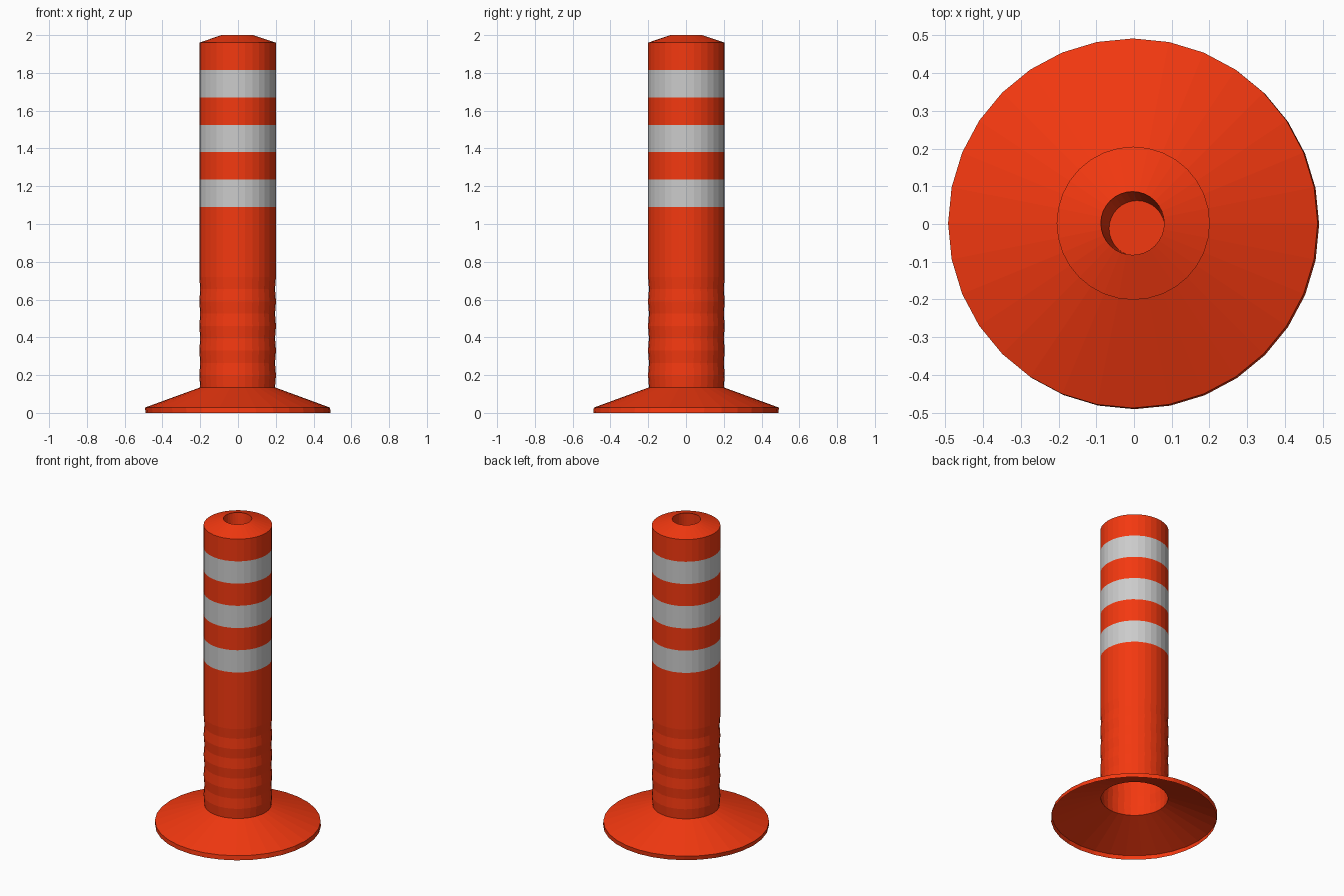
import bpy, bmesh
from math import cos, sin, tau

if "Cube" in bpy.data.objects:
    bpy.data.objects.remove(bpy.data.objects["Cube"])

SIDES = 32
orange = bpy.data.materials.new("orange_plastic")
orange.diffuse_color = (0.9, 0.04, 0.005, 1)
orange.use_nodes = True
orange.node_tree.nodes["Principled BSDF"].inputs["Base Color"].default_value = orange.diffuse_color


def lathe(name, profile, mat=None, close_end=False):
    """Revolve (radius, z, x, y) points around z; x, y shift a ring off axis."""
    bm = bmesh.new()
    rings = []
    for r, z, *off in profile:
        ox, oy = off if off else (0, 0)
        rings.append([bm.verts.new((ox + r * cos(tau * i / SIDES),
                                    oy + r * sin(tau * i / SIDES), z))
                      for i in range(SIDES)])
    for low, high in zip(rings, rings[1:]):
        for i in range(SIDES):
            j = (i + 1) % SIDES
            bm.faces.new((low[i], low[j], high[j], high[i]))
    if close_end:
        bm.faces.new(rings[-1])
    mesh = bpy.data.meshes.new(name)
    bm.to_mesh(mesh)
    bm.free()
    obj = bpy.data.objects.new(name, mesh)
    bpy.context.collection.objects.link(obj)
    if mat:
        mesh.materials.append(mat)
    return obj


R = 0.203                 # post radius
SX, SY = -0.002, 0.002    # slight lean of the post

# Hollow conical foot with a thin rim
lathe("base", [(0.49, 0, 0.001, -0.001), (0.49, 0.028, -0.003, 0.002),
               (0.198, 0.135, SX, SY)], orange)

# Flexible corrugated lower post
step = 0.065
lathe("flex_section", [(0.198 if k % 2 == 0 else R, 0.135 + k * step, SX, SY)
                       for k in range(10)], orange)

# Plain middle of the post
lathe("post_middle", [(R, 0.72, SX, SY), (R, 1.09, SX, SY)], orange)

# Alternating reflective and orange bands
band = 0.145
for k in range(6):
    z = 1.09 + k * band
    reflective = k % 2 == 0
    lathe(f"{'reflective' if reflective else 'orange'}_band_{k // 2 + 1}",
          [(R, z, SX, SY), (R, z + band, SX, SY)],
          None if reflective else orange)

# Bevelled cap with a slightly skewed blind hole
lathe("cap", [(R, 1.96, SX, SY), (0.084, 2.0, -0.004, 0.002),
              (0.074, 1.8, 0.008, -0.012)], orange, close_end=True)
